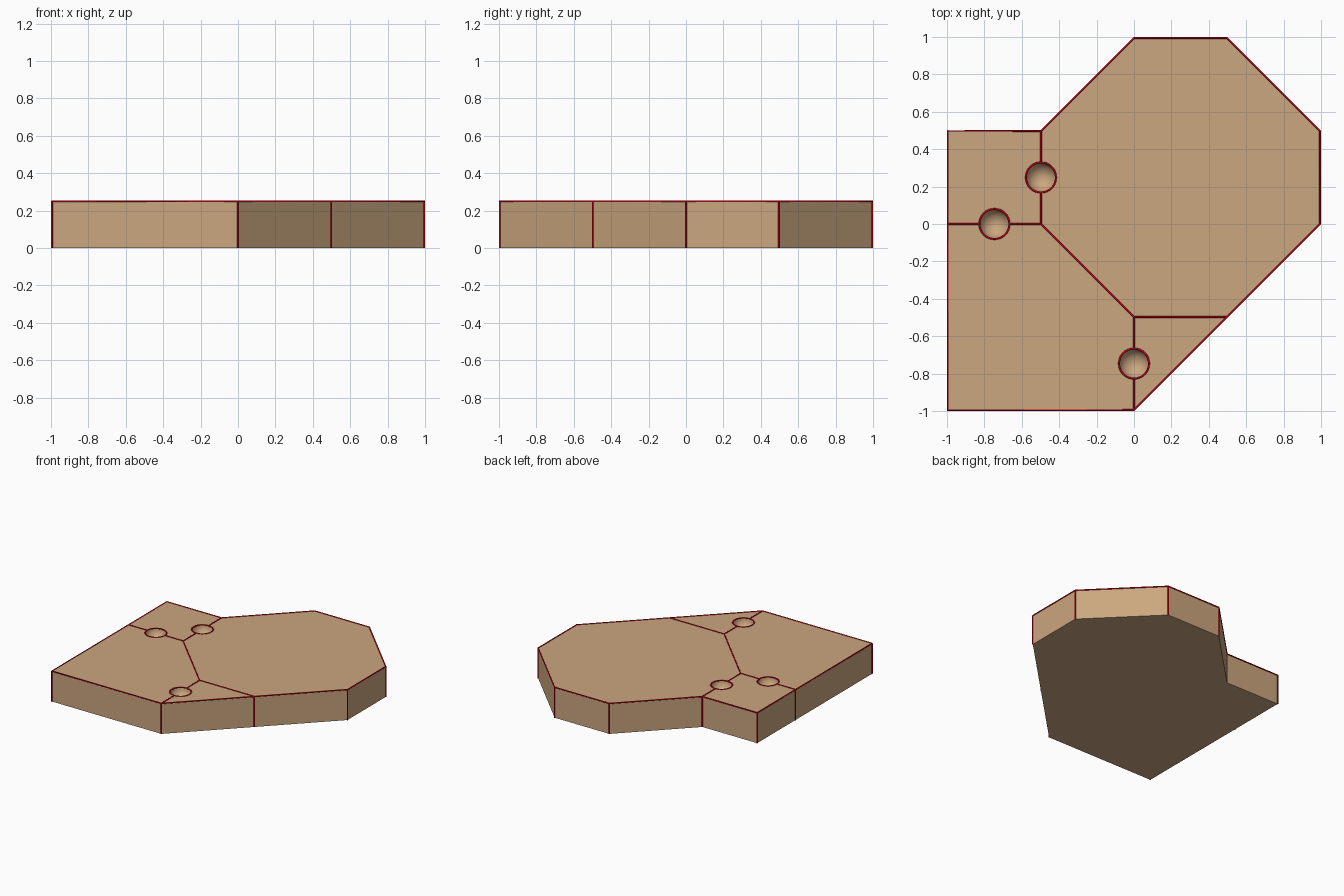
import bpy, bmesh, math
from mathutils import Vector

if "Cube" in bpy.data.objects:
    bpy.data.objects.remove(bpy.data.objects["Cube"])

H, R, S = 0.25, 0.005, 0.995      # slab height, line radius, plan scale
HOLE = 0.08


def material(name, rgb):
    m = bpy.data.materials.new(name)
    m.diffuse_color = (*rgb, 1)
    m.use_nodes = True
    m.node_tree.nodes["Principled BSDF"].inputs["Base Color"].default_value = m.diffuse_color
    return m


tan = material("tan", (0.60, 0.385, 0.212))
red = material("red", (0.68, 0.0, 0.01))


def add_object(name, bm, mat):
    me = bpy.data.meshes.new(name)
    bm.to_mesh(me)
    bm.free()
    me.materials.append(mat)
    ob = bpy.data.objects.new(name, me)
    bpy.context.collection.objects.link(ob)
    return ob


outline = [(-1, -1), (0, -1), (1, 0), (1, .5), (.5, 1), (0, 1), (-.5, .5), (-1, .5)]
dimples = [(-.5, .25), (-.75, 0), (0, -.75)]


def at(p, z=H):
    return Vector((p[0] * S, p[1] * S, z))


# slab: extruded outline
bm = bmesh.new()
base = bm.faces.new([bm.verts.new(at(p, 0)) for p in outline])
top = bmesh.ops.extrude_face_region(bm, geom=[base], use_keep_orig=True)["geom"]
bmesh.ops.translate(bm, vec=(0, 0, H), verts=[v for v in top if isinstance(v, bmesh.types.BMVert)])
bmesh.ops.recalc_face_normals(bm, faces=bm.faces)
slab = add_object("slab", bm, tan)

# hemispherical dimples cut into the top
bm = bmesh.new()
for p in dimples:
    ball = bmesh.ops.create_uvsphere(bm, u_segments=32, v_segments=17, radius=HOLE)
    bmesh.ops.translate(bm, vec=at(p), verts=ball["verts"])
cutter = add_object("dimple_cutter", bm, tan)
cutter.hide_render = True
mod = slab.modifiers.new("dimples", "BOOLEAN")
mod.operation, mod.object, mod.solver = "DIFFERENCE", cutter, "EXACT"
bpy.context.view_layer.objects.active = slab
slab.select_set(True)
bpy.ops.object.modifier_apply(modifier=mod.name)
bpy.data.objects.remove(cutter)
bpy.ops.object.shade_smooth_by_angle(angle=math.radians(30))


# red lines: round-bevelled curves
def lines(name, paths, cyclic=False):
    cu = bpy.data.curves.new(name, "CURVE")
    cu.dimensions = "3D"
    cu.bevel_depth, cu.bevel_resolution, cu.use_fill_caps = R, 2, True
    for pts in paths:
        sp = cu.splines.new("POLY")
        sp.points.add(len(pts) - 1)
        for q, p in zip(sp.points, pts):
            q.co = (*p, 1)
        sp.use_cyclic_u = cyclic
    cu.materials.append(red)
    ob = bpy.data.objects.new(name, cu)
    bpy.context.collection.objects.link(ob)


lines("rim_lines", [[at(p) for p in outline]], True)
lines("corner_lines", [[at(p, 0), at(p)] for p in outline + [(-1, 0), (.5, -.5)]])

# seams between pieces, stopping at the dimples
h = HOLE / S
lines("seam_lines", [
    [at((-.5, .5)), at((-.5, .25 + h))],
    [at((-.5, .25 - h)), at((-.5, 0)), at((0, -.5)), at((.5, -.5))],
    [at((-1, 0)), at((-.75 - h, 0))], [at((-.75 + h, 0)), at((-.5, 0))],
    [at((0, -1)), at((0, -.75 - h))], [at((0, -.75 + h)), at((0, -.5))],
])

# rings around the dimples
lines("dimple_rings", [
    [at(p) + Vector((math.cos(a), math.sin(a), 0)) * HOLE
     for a in (i * math.tau / 32 for i in range(32))] for p in dimples], True)
